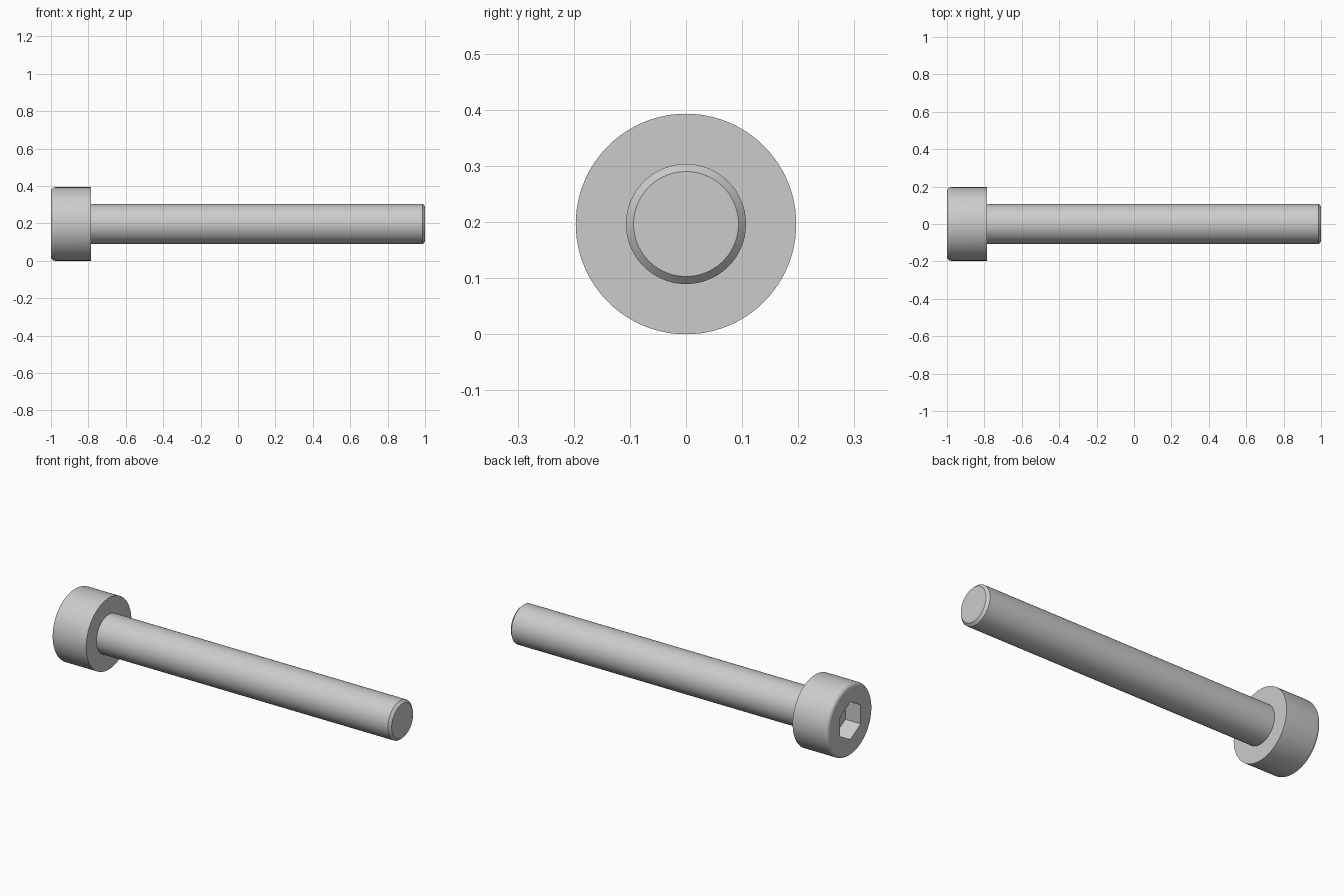
import bpy, bmesh
from math import pi, sin, cos, radians
from mathutils import Matrix, Vector

if "Cube" in bpy.data.objects:
    bpy.data.objects.remove(bpy.data.objects["Cube"])

R_HEAD, R_SHAFT = 0.1965, 0.107
X_HEAD = -0.786
FILLET, CHAMFER = 0.0214, 0.0135
HEX_R, HEX_DEPTH = 0.179 / 3 ** 0.5, 0.093
SEGMENTS = 96
AXIS_Z = R_HEAD

# Screw outline as (x, radius): rounded head, shoulder, shaft, chamfered tip
profile = [(-1, 0)]
for i in range(9):
    a = pi / 2 * i / 8
    profile.append((-1 + FILLET * (1 - sin(a)), R_HEAD - FILLET * (1 - cos(a))))
profile[1:] = sorted(profile[1:])
profile += [(X_HEAD, R_HEAD), (X_HEAD, R_SHAFT), (1 - CHAMFER, R_SHAFT),
            (1, R_SHAFT - CHAMFER), (1, 0)]

# Lathe the outline around the x axis
bm = bmesh.new()
verts = [bm.verts.new((x, 0, r)) for x, r in profile]
edges = [bm.edges.new(pair) for pair in zip(verts, verts[1:])]
bmesh.ops.spin(bm, geom=verts + edges, cent=(0, 0, 0), axis=(1, 0, 0),
               angle=2 * pi, steps=SEGMENTS, use_merge=True)
bmesh.ops.remove_doubles(bm, verts=bm.verts, dist=1e-5)
bmesh.ops.recalc_face_normals(bm, faces=bm.faces)
mesh = bpy.data.meshes.new("socket_screw")
bm.to_mesh(mesh)
bm.free()
screw = bpy.data.objects.new("socket_screw", mesh)
screw.location.z = AXIS_Z
bpy.context.collection.objects.link(screw)

# Hexagonal key socket, corners pointing up and down
bpy.ops.mesh.primitive_cylinder_add(vertices=6, radius=HEX_R, depth=2 * HEX_DEPTH,
                                    location=(-1, 0, AXIS_Z))
cutter = bpy.context.object
cutter.name = "hex_socket_cutter"
bm = bmesh.new()
bm.from_mesh(cutter.data)
top = max(bm.verts, key=lambda v: v.co.y)
turn = Matrix.Rotation(-pi / 2, 4, 'Y')
bm.transform(turn)
# bring a corner onto the z axis
c = top.co
from_z = Vector((0, c.y, c.z)).angle(Vector((0, 0, 1)))
bm.transform(Matrix.Rotation(from_z, 4, 'X'))
bm.to_mesh(cutter.data)
bm.free()

cut = screw.modifiers.new("hex_socket", 'BOOLEAN')
cut.operation, cut.solver, cut.object = 'DIFFERENCE', 'EXACT', cutter
bpy.ops.object.select_all(action='DESELECT')
screw.select_set(True)
bpy.context.view_layer.objects.active = screw
bpy.ops.object.modifier_apply(modifier=cut.name)
bpy.data.objects.remove(cutter)

# Smooth round surfaces, crisp edges
bpy.ops.object.shade_smooth_by_angle(angle=radians(30))
